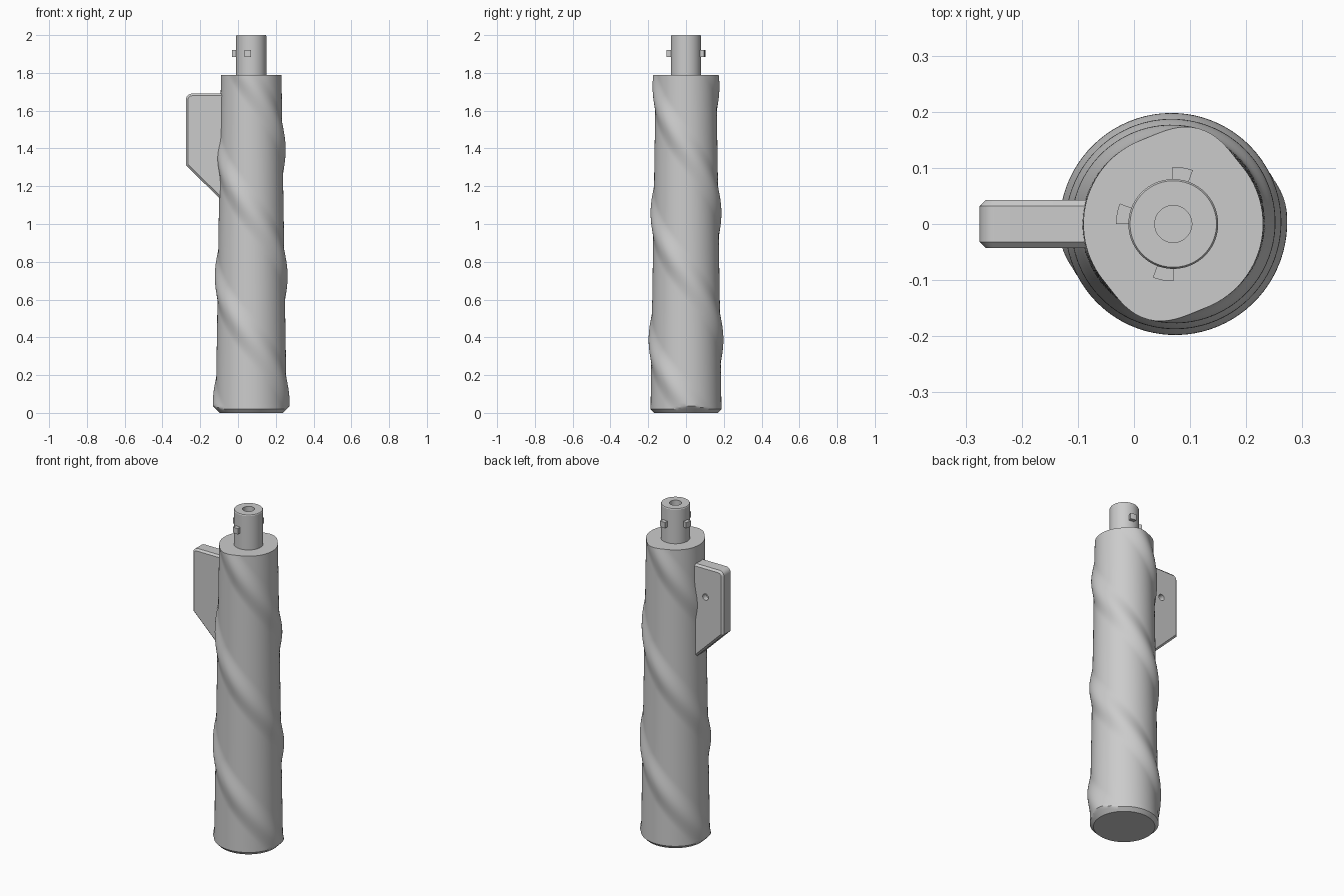
import bpy, bmesh
from math import pi, sin, cos, radians, hypot

if "Cube" in bpy.data.objects:
    bpy.data.objects.remove(bpy.data.objects["Cube"])

AXIS_X = 0.07        # the grip axis sits off-centre because of the fin
BODY_TOP = 1.79
SEGMENTS = 96

grey = bpy.data.materials.new("plain grey")
grey.use_nodes = True
grey.diffuse_color = (0.6, 0.6, 0.6, 1)
grey.node_tree.nodes["Principled BSDF"].inputs["Base Color"].default_value = (0.6, 0.6, 0.6, 1)


def make_object(name, bm):
    bmesh.ops.recalc_face_normals(bm, faces=bm.faces)
    mesh = bpy.data.meshes.new(name)
    bm.to_mesh(mesh)
    bm.free()
    mesh.materials.append(grey)
    obj = bpy.data.objects.new(name, mesh)
    bpy.context.collection.objects.link(obj)
    return obj


def select_only(obj):
    bpy.ops.object.select_all(action='DESELECT')
    obj.select_set(True)
    bpy.context.view_layer.objects.active = obj


def smooth(obj):
    select_only(obj)
    bpy.ops.object.shade_smooth_by_angle(angle=radians(30))


def bridge(bm, lower, upper):
    n = len(lower)
    for i in range(n):
        j = (i + 1) % n
        bm.faces.new((lower[i], lower[j], upper[j], upper[i]))


def stack_rings(name, rings):
    """Skin a list of closed point rings and cap both ends."""
    bm = bmesh.new()
    loops = [[bm.verts.new(p) for p in ring] for ring in rings]
    for a, b in zip(loops, loops[1:]):
        bridge(bm, a, b)
    bm.faces.new(loops[0])
    bm.faces.new(loops[-1])
    return make_object(name, bm)


def circle(radius, z):
    return [(AXIS_X + radius * cos(2 * pi * i / SEGMENTS),
             radius * sin(2 * pi * i / SEGMENTS), z) for i in range(SEGMENTS)]


# Tapered grip with two helical ridges and a chamfered foot
def grip_ring(z):
    twist = pi * (1.4 - z) / 0.67
    ridge_half_width = radians(36)
    points = []
    for i in range(SEGMENTS):
        a = 2 * pi * i / SEGMENTS
        off = (a + pi / 2) % pi - pi / 2      # angle from nearest crest
        r = 0.188 - 0.0156 * z
        if abs(off) < ridge_half_width:
            r += 0.016 * cos(off / ridge_half_width * pi / 2) ** 2
        r = min(r, 0.168 + z)
        points.append((AXIS_X + r * cos(a + twist), r * sin(a + twist), z))
    return points


heights = [0, 0.01, 0.02, 0.028, 0.036]
steps = 110
heights += [0.036 + (BODY_TOP - 0.036) * k / steps for k in range(1, steps + 1)]
smooth(stack_rings("twisted_grip", [grip_ring(z) for z in heights]))

# Stud on top with a blind centre hole
stud_profile = [(0.08, 1.77), (0.08, 1.995), (0.077, 2.0),
                (0.033, 2.0), (0.033, 1.9)]
smooth(stack_rings("top_stud", [circle(r, z) for r, z in stud_profile]))


# Three bayonet lugs, a quarter turn apart
def lug(name, start):
    angles = [radians(start + 21 * k / 6) for k in range(7)]
    outline = [(0.07, a) for a in angles] + [(0.102, a) for a in reversed(angles)]
    rings = [[(AXIS_X + r * cos(a), r * sin(a), z) for r, a in outline]
             for z in (1.885, 1.92)]
    smooth(stack_rings(name, rings))


for side, start in (("back", 70), ("right", 159), ("front", 249)):
    lug("lug_" + side, start)

# Side fin: rounded upper corner, sloped lower edge, chamfered rim
corner = 0.03
outline = [(-0.03, 1.69)]
for k in range(7):
    a = pi / 2 + pi / 2 * k / 6
    outline.append((-0.275 + corner + corner * cos(a), 1.69 - corner + corner * sin(a)))
outline += [(-0.275, 1.31), (-0.03, 1.07)]
fin = stack_rings("side_fin", [[(x, y, z) for x, z in outline] for y in (-0.043, 0.043)])
rim = fin.modifiers.new("rim chamfer", 'BEVEL')
rim.width = 0.011
rim.segments = 1
rim.limit_method = 'ANGLE'
rim.angle_limit = radians(60)

# Blind hole in the back face of the fin
hole = stack_rings("hole_cutter", [
    [(-0.16 + 0.019 * cos(2 * pi * i / 24), y, 1.51 + 0.019 * sin(2 * pi * i / 24))
     for i in range(24)] for y in (0.01, 0.06)])
hole.hide_render = True
cut = fin.modifiers.new("hole", 'BOOLEAN')
cut.operation = 'DIFFERENCE'
cut.solver = 'EXACT'
cut.object = hole
select_only(fin)
for name in [m.name for m in fin.modifiers]:
    bpy.ops.object.modifier_apply(modifier=name)
bpy.data.objects.remove(hole)
smooth(fin)
